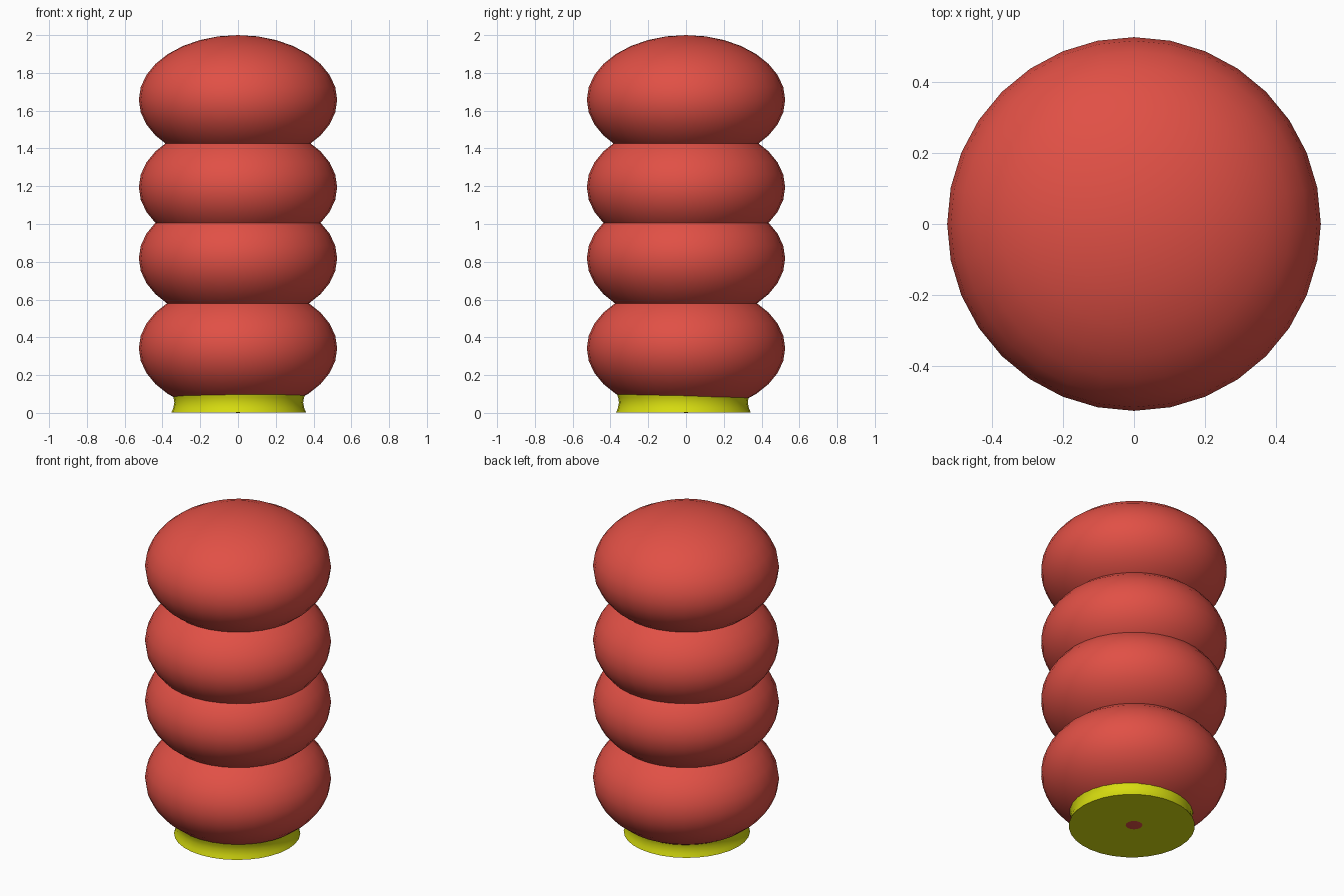
import bpy, bmesh
from math import sin, cos, pi, radians

if "Cube" in bpy.data.objects:
    bpy.data.objects.remove(bpy.data.objects["Cube"])


def material(name, color):
    m = bpy.data.materials.new(name)
    m.diffuse_color = color
    m.use_nodes = True
    m.node_tree.nodes["Principled BSDF"].inputs["Base Color"].default_value = m.diffuse_color
    return m


red = material("red", (0.75, 0.08, 0.06, 1))
yellow = material("yellow", (0.68, 0.72, 0.005, 1))

# Stack of four flattened balls
for i, z in enumerate((0.342, 0.818, 1.195, 1.658)):
    bpy.ops.mesh.primitive_uv_sphere_add(segments=32, ring_count=16, radius=1, location=(0, 0, z))
    ball = bpy.context.object
    ball.name = f"ball_{i + 1}"
    ball.scale = (0.525, 0.525, 0.342)
    bpy.ops.object.transform_apply(location=False, rotation=False, scale=True)
    bpy.ops.object.shade_smooth()
    ball.data.materials.append(red)

# Waisted foot ring, closed underneath and set slightly off centre
profile = [(0.356, 0.003), (0.347, 0.025), (0.341, 0.055), (0.345, 0.08), (0.353, 0.105)]
n = 32
bm = bmesh.new()
rings = [[bm.verts.new((r * cos(2 * pi * k / n), r * sin(2 * pi * k / n), z)) for k in range(n)]
         for r, z in profile]
for low, high in zip(rings, rings[1:]):
    for k in range(n):
        j = (k + 1) % n
        bm.faces.new((low[k], low[j], high[j], high[k]))
bm.faces.new(rings[0][::-1])
bm.faces.new(rings[-1])
mesh = bpy.data.meshes.new("foot")
bm.to_mesh(mesh)
bm.free()
foot = bpy.data.objects.new("foot", mesh)
foot.location = (0.004, -0.014, 0)
bpy.context.collection.objects.link(foot)
mesh.materials.append(yellow)
bpy.ops.object.select_all(action='DESELECT')
foot.select_set(True)
bpy.context.view_layer.objects.active = foot
bpy.ops.object.shade_smooth_by_angle(angle=radians(40))
